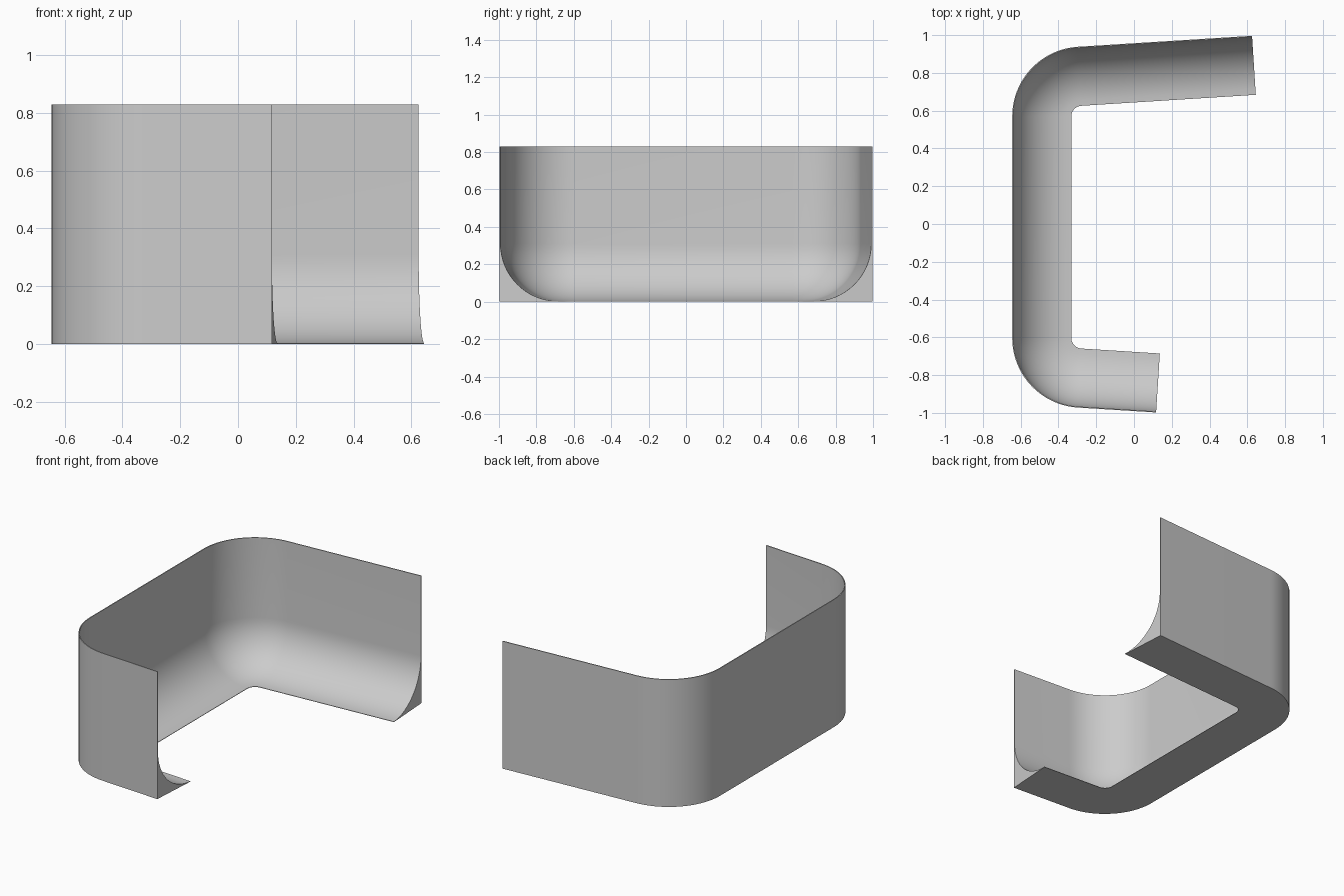
import bpy, bmesh, math
from mathutils import Vector

if "Cube" in bpy.data.objects:
    bpy.data.objects.remove(bpy.data.objects["Cube"])

H, W, T = 0.83, 0.313, 0.006      # wall height, foot width, wall thickness
R, TILT = 0.37, math.radians(3.6)  # outer corner radius, outward splay of the arms
CX = -0.275

# Cross-section: (distance inward from outer face, height)
r = W - T
profile = [(0, H), (0, 0), (W, 0)]
N = 16
for i in range(N + 1):             # concave cove from floor lip up to the wall
    a = math.pi / 2 * i / N
    profile.append((W - r * math.sin(a), 0.003 + r * (1 - math.cos(a))))
profile.append((T, H))


def corner(sign):
    """Stations (outer point, outward normal) around one corner, arm side first."""
    a0, n = math.pi / 2 + TILT, 20
    out = []
    cy = sign * (0.569 if sign > 0 else 0.6025)
    for i in range(n + 1):
        a = a0 + (math.pi - a0) * i / n
        nrm = Vector((math.cos(a), sign * math.sin(a)))
        out.append((Vector((CX, cy)) + nrm * R, nrm))
    return out


def arm_end(station, x, sign):
    """Straight arm tip with its outer point at the given x."""
    p, nrm = station
    d = Vector((math.cos(TILT), sign * math.sin(TILT)))
    return (p + d * ((x - p.x) / d.x), nrm)


back = corner(1)
front = corner(-1)
path = [arm_end(back[0], 0.625, 1)] + back
path += front[::-1] + [arm_end(front[0], 0.117, -1)]

# Sweep the section along the path
bm = bmesh.new()
rings = [[bm.verts.new((p.x - n.x * d, p.y - n.y * d, z)) for d, z in profile]
         for p, n in path]
k = len(profile)
for A, B in zip(rings, rings[1:]):
    for i in range(k):
        j = (i + 1) % k
        bm.faces.new((A[i], A[j], B[j], B[i]))
bm.faces.new(rings[0][::-1])
bm.faces.new(rings[-1])
bmesh.ops.recalc_face_normals(bm, faces=bm.faces)

mesh = bpy.data.meshes.new("coved_wall")
bm.to_mesh(mesh)
bm.free()
wall = bpy.data.objects.new("coved_wall", mesh)
bpy.context.collection.objects.link(wall)
bpy.context.view_layer.objects.active = wall
wall.select_set(True)
bpy.ops.object.shade_smooth_by_angle(angle=math.radians(30))
